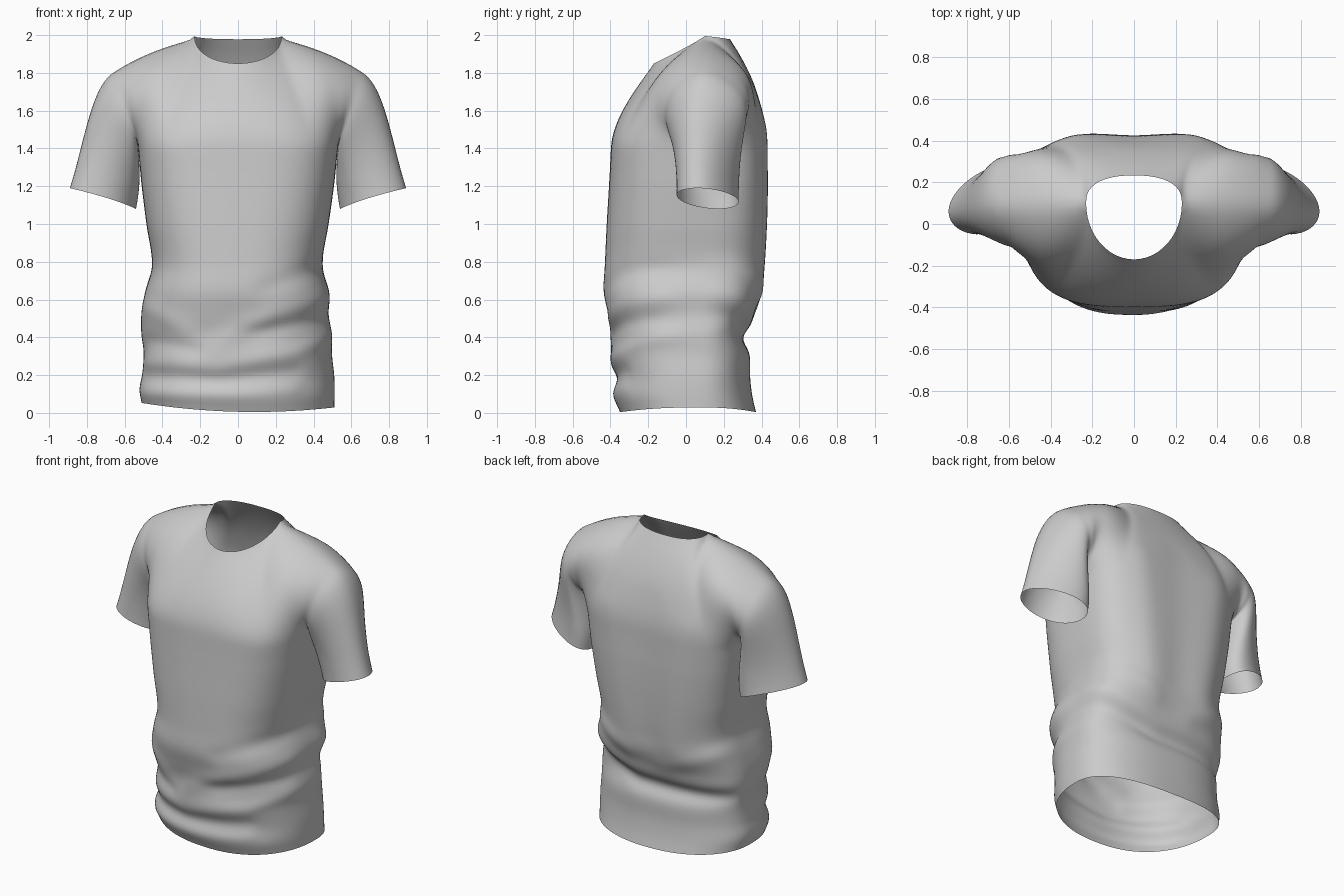
import bpy, bmesh, math
from mathutils import Vector as V
from mathutils.geometry import intersect_point_line

if "Cube" in bpy.data.objects:
    bpy.data.objects.remove(bpy.data.objects["Cube"])

# Body profile rows: height, left x, right x, front y, back y
PROFILE = [
    (0.00, -.510, .510, -.350, .370), (0.08, -.522, .512, -.380, .352),
    (0.18, -.507, .510, -.372, .340), (0.30, -.499, .498, -.395, .338),
    (0.42, -.512, .497, -.388, .312), (0.52, -.512, .480, -.410, .355),
    (0.64, -.492, .482, -.436, .398), (0.78, -.455, .447, -.430, .416),
    (1.00, -.485, .480, -.420, .428), (1.20, -.510, .508, -.408, .432),
    (1.40, -.530, .530, -.398, .430)]
CHEST = 1.40
SIDE_Y = 0.07

# Folds: side (-1 front, 1 back), path of (x, z), height, width
FOLDS = [
    (-1, [(-.05, .40), (.18, .52), (.46, .60)], .014, .05),
    (-1, [(.15, .66), (.42, .76)], -.010, .05),
    (-1, [(-.48, .27), (-.1, .24), (.3, .32), (.48, .40)], .010, .04),
    (-1, [(-.48, .19), (-.1, .17), (.3, .22)], -.009, .035),
    (-1, [(-.5, .10), (0, .10), (.3, .13)], .007, .035),
    (-1, [(-.46, .38), (-.22, .33)], -.012, .04),
    (-1, [(-.48, .56), (-.28, .44)], .010, .05),
    (-1, [(.08, .43), (.44, .49)], -.010, .035),
    (1, [(.48, .62), (.12, .47), (-.46, .46)], .014, .05),
    (1, [(.48, .52), (.12, .39), (-.46, .39)], -.014, .04),
    (1, [(.46, .78), (.15, .62)], .010, .05),
    (1, [(-.46, .70), (-.1, .56)], .009, .05),
    (1, [(.28, 1.5), (.2, .7)], .010, .09),
    (1, [(-.28, 1.5), (-.2, .7)], .010, .09),
    (1, [(0, 1.6), (0, .75)], -.010, .08)]


def profile(z):
    """Smooth interpolation through the body profile rows."""
    i = max(k for k in range(len(PROFILE) - 1) if PROFILE[k][0] <= z + 1e-9)
    p1, p2 = PROFILE[i], PROFILE[i + 1]
    p0, p3 = PROFILE[max(i - 1, 0)], PROFILE[min(i + 2, len(PROFILE) - 1)]
    h = p2[0] - p1[0]
    t = (z - p1[0]) / h
    out = []
    for c in range(1, 5):
        m1 = (p2[c] - p0[c]) / (p2[0] - p0[0]) * h
        m2 = (p3[c] - p1[c]) / (p3[0] - p1[0]) * h
        out.append((2*t**3 - 3*t*t + 1) * p1[c] + (t**3 - 2*t*t + t) * m1
                   + (3*t*t - 2*t**3) * p2[c] + (t**3 - t*t) * m2)
    return out


def bezier(a, b, c, d, t):
    u = 1 - t
    return a*u**3 + b*(3*u*u*t) + c*(3*u*t*t) + d*t**3


def smooth(a, lo, hi):
    t = min(1, max(0, (a - lo) / (hi - lo)))
    return t * t * (3 - 2 * t)


def body(s, z, side):
    """Point on the rounded body ring; s runs -1..1 across."""
    left, right, front, back = profile(z)
    e = 2 / (2.35 + (.8 if side < 0 else 1.1) * (z / CHEST) ** 1.5)
    sn = abs(math.sin(s * math.pi / 2)) ** e
    cs = max(math.cos(s * math.pi / 2), 0) ** e
    x = sn * (right if s > 0 else -left) * (1 if s > 0 else -1)
    y = SIDE_Y + ((front if side < 0 else back) - SIDE_Y) * cs
    q = x / right
    hem = (.035 * q * q - .012 * q + .006) * max(0, 1 - z / .4)
    return V((x, y, z + hem))


def top_edge(s, side):
    """Neckline in the middle, shoulder seam outside it."""
    a = abs(s)
    sg = 1 if s > 0 else -1
    if a <= .4:
        t = a / .4 * math.pi / 2
        c = math.cos(t)
        if side < 0:
            return V((sg * .23 * math.sin(t), .10 - .27 * c, 1.995 - .145 * c ** .9))
        return V((sg * .23 * math.sin(t) ** .85, .10 + .133 * c ** .8, 1.995 - .017 * c))
    t = (a - .4) / .6
    return V((sg * (.23 + .41 * t), .10 - .01 * t, 1.995 - .125 * t - .045 * t ** 3))


def panel(s, t, side):
    """Upper front or back, from chest line to neck and shoulder."""
    a, sg = abs(s), (1 if s > 0 else -1)
    w, k = a ** 8, smooth(a, .05, .75)
    p0, p3 = body(s, CHEST, side), top_edge(s, side)
    if side < 0:
        d1 = V((.02 * sg * a, .005, .15)).lerp(V((-.01 * sg, -.24, .04)), w)
        d2 = V((0, -.11, -.15)).lerp(V((-.01 * sg, -.34, -.09)), k)
        d2.y += .07 * w
    else:
        d1 = V((.06 * sg * a, .006, .16)).lerp(V((.04 * sg, .29, .05)), w)
        d2 = V((0, .14, -.20)).lerp(V((.02 * sg, .40, -.11)), k)
        d2.y -= .04 * w
    return bezier(p0, p0 + d1, p3 + d2, p3, t)


def sleeve(u, t, sg):
    """From armhole (t=0) to cuff (t=1); u runs around from the armpit."""
    p0 = panel(sg, 2*u, -1) if u <= .5 else panel(sg, 2 - 2*u, 1)
    a = u * math.tau
    w = (1 - math.cos(a)) / 2
    p3 = V((.715, .115, 1.135)) - V((.175, -.055, .055)) * math.cos(a) \
        - V((0, .155, 0)) * math.sin(a)
    p3.x -= .03 * math.sin(a) ** 2
    d1 = V((-.01, 0, -.08)).lerp(V((.13, 0, -.06)), w)
    d2 = V((-.03, 0, .14)).lerp(V((-.09, 0, .32)), w)
    for v in (p3, d1, d2):
        v.x *= sg
    return bezier(p0, p0 + d1, p3 + d2, p3, t)


def grid(bm, fn, nu, nv):
    rows = [[bm.verts.new(fn(i / nu, j / nv)) for i in range(nu + 1)]
            for j in range(nv + 1)]
    for a, b in zip(rows, rows[1:]):
        for i in range(nu):
            bm.faces.new((a[i], a[i + 1], b[i + 1], b[i]))


def fold_height(p):
    total = 0
    for side, path, height, width in FOLDS:
        if (p.y - SIDE_Y) * side <= 0:
            continue
        best = 9
        q = V((p.x, p.z, 0))
        for a, b in zip(path, path[1:]):
            a, b = V((*a, 0)), V((*b, 0))
            t = intersect_point_line(q, a, b)[1]
            best = min(best, (q - a.lerp(b, min(1, max(0, t)))).length)
        total += height * math.exp(-(best / width) ** 2)
    return total * min(1, abs(p.y - SIDE_Y) / .2)


def relax(bm, low, passes):
    verts = [v for v in bm.verts if not v.is_boundary and v.co.z > low]
    for _ in range(passes):
        bmesh.ops.smooth_vert(bm, verts=verts, factor=.5, use_axis_x=True,
                              use_axis_y=True, use_axis_z=True)


bm = bmesh.new()
# Lower body and upper panels, front and back
for side in (-1, 1):
    grid(bm, lambda u, v: body(2*u - 1, v * CHEST, side), 60, 70)
    grid(bm, lambda u, v: panel(2*u - 1, v, side), 60, 24)
# Sleeves
for sg in (-1, 1):
    grid(bm, lambda u, v: sleeve(u, v, sg), 48, 24)
bmesh.ops.remove_doubles(bm, verts=bm.verts, dist=.0005)
bmesh.ops.recalc_face_normals(bm, faces=bm.faces)
front = min(bm.faces, key=lambda f: f.calc_center_median().y)
if front.normal.y > 0:
    bmesh.ops.reverse_faces(bm, faces=bm.faces)

# Soften the seams, then add cloth folds
relax(bm, 1.25, 3)
bm.normal_update()
moves = [(v, v.normal * fold_height(v.co)) for v in bm.verts
         if abs(v.co.x) < .53]
for v, d in moves:
    v.co += d
relax(bm, -1, 2)

mesh = bpy.data.meshes.new("shirt")
bm.to_mesh(mesh)
bm.free()
mesh.shade_smooth()
shirt = bpy.data.objects.new("shirt", mesh)
bpy.context.collection.objects.link(shirt)
